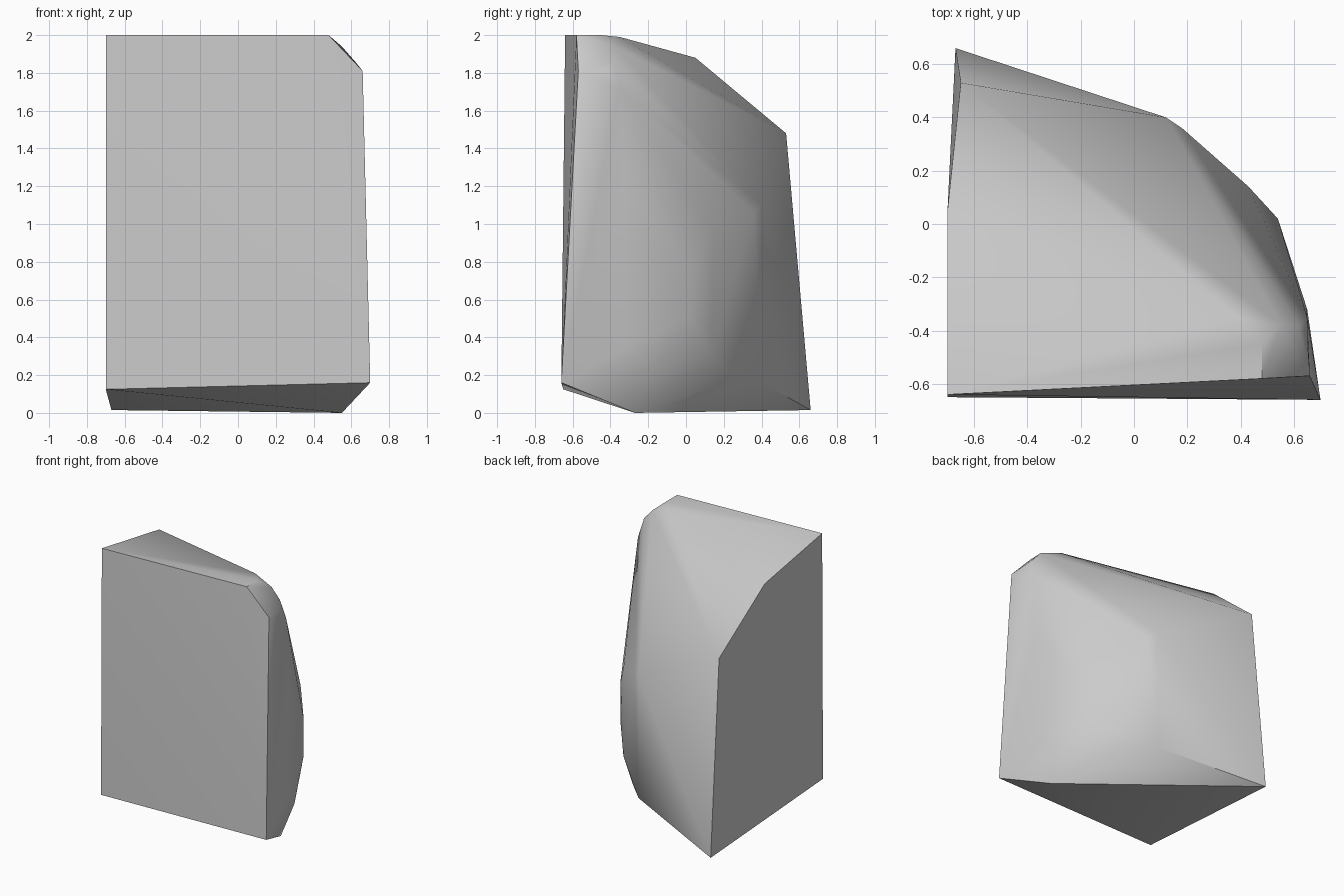
import bpy, bmesh, math

cube = bpy.data.objects.get("Cube")
if cube:
    bpy.data.objects.remove(cube, do_unlink=True)

# Corner points of the chunk, grouped by region
front = [(-.70, -.64, 2), (.48, -.58, 2), (.66, -.57, 1.81),
         (.70, -.66, .16), (-.70, -.65, .125)]
left_cut = [(-.67, .66, .015), (-.65, .53, 1.48), (-.70, .05, 1.88)]
back_edge = [(.12, .40, 1.1), (.18, .36, 1.06), (.12, .40, .16), (.27, .26, .18)]
top_round = [(.48, -.45, 2), (.39, -.35, 1.99), (.55, -.38, 1.94),
             (.62, -.38, 1.86), (.65, -.43, 1.81), (.65, -.35, 1.72)]
side_round = [(.43, .14, .96), (.43, .14, .3), (.54, .02, .78), (.54, .02, .5),
              (.65, -.32, 1.2), (.65, -.32, .35), (.595, -.17, .22)]
base = [(.55, -.27, 0)]

# Wrap the points in a closed convex shell
bm = bmesh.new()
for p in front + left_cut + back_edge + top_round + side_round + base:
    bm.verts.new(p)
hull = bmesh.ops.convex_hull(bm, input=bm.verts[:])
loose = [v for v in bm.verts if not v.link_faces]
bmesh.ops.delete(bm, geom=loose, context='VERTS')
bmesh.ops.dissolve_limit(bm, angle_limit=math.radians(1),
                         verts=bm.verts[:], edges=bm.edges[:])
bmesh.ops.recalc_face_normals(bm, faces=bm.faces[:])

mesh = bpy.data.meshes.new("stone_chunk")
bm.to_mesh(mesh)
bm.free()
chunk = bpy.data.objects.new("stone_chunk", mesh)
bpy.context.collection.objects.link(chunk)

# Plain grey stone
grey = bpy.data.materials.new("stone_grey")
grey.use_nodes = True
colour = (.6, .6, .6, 1)
grey.diffuse_color = colour
grey.node_tree.nodes["Principled BSDF"].inputs["Base Color"].default_value = colour
mesh.materials.append(grey)

# Soft rounded corner, crisp cuts
bpy.ops.object.select_all(action='DESELECT')
chunk.select_set(True)
bpy.context.view_layer.objects.active = chunk
bpy.ops.object.shade_smooth_by_angle(angle=math.radians(32))
